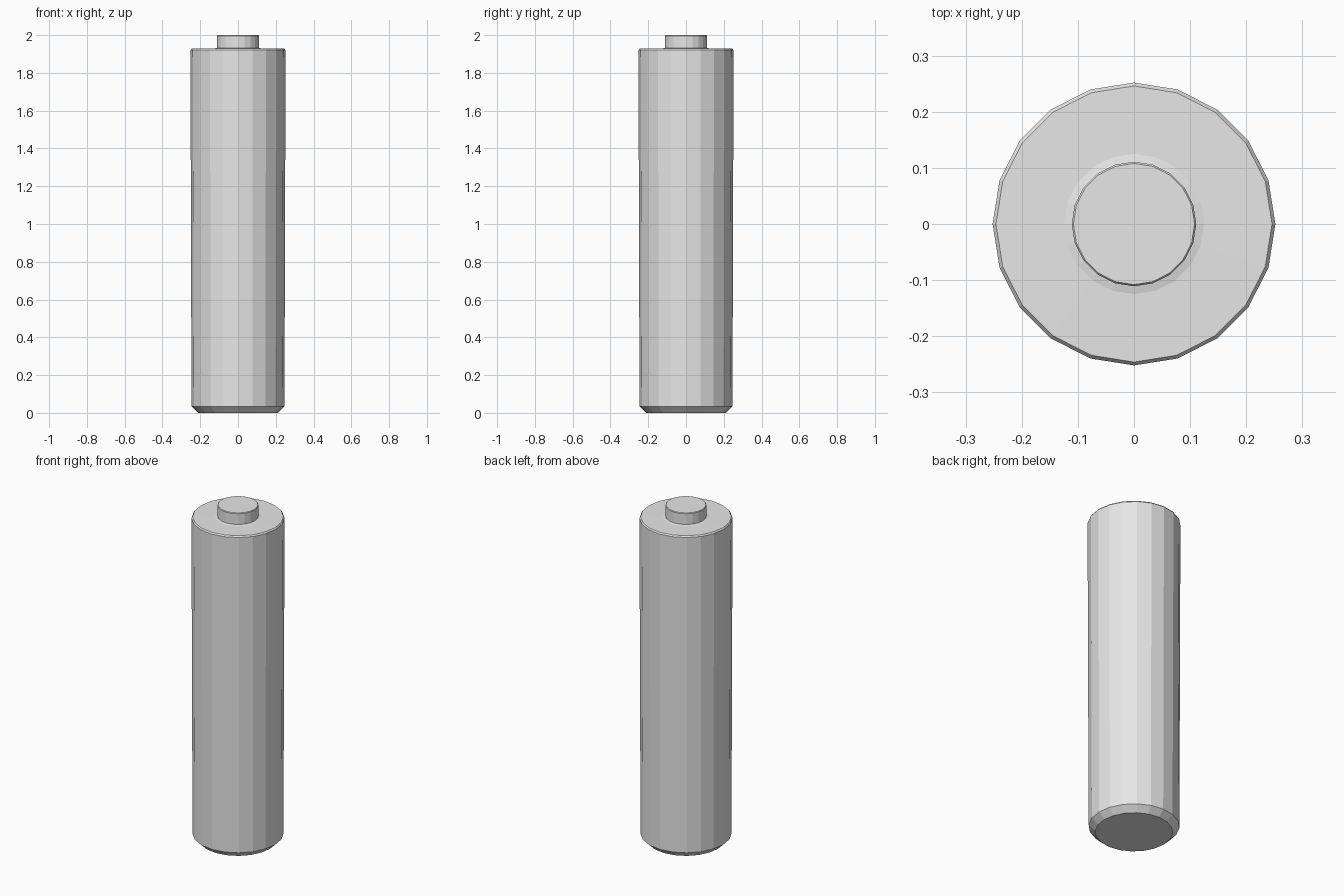
import bpy
import bmesh
import math

if "Cube" in bpy.data.objects:
    bpy.data.objects.remove(bpy.data.objects["Cube"])

SIDES = 20

metal = bpy.data.materials.new("light grey")
metal.diffuse_color = (0.8, 0.8, 0.8, 1)
metal.use_nodes = True
metal.node_tree.nodes["Principled BSDF"].inputs["Base Color"].default_value = metal.diffuse_color


def lathe(name, profile, cap_bottom=True):
    """Flat-faced solid of revolution from (radius, height) points, bottom to top."""
    bm = bmesh.new()
    rings = []
    for r, z in profile:
        rings.append([bm.verts.new((r * math.cos(2 * math.pi * i / SIDES),
                                    r * math.sin(2 * math.pi * i / SIDES), z))
                      for i in range(SIDES)])
    for low, high in zip(rings, rings[1:]):
        for i in range(SIDES):
            j = (i + 1) % SIDES
            bm.faces.new((low[i], low[j], high[j], high[i]))
    if cap_bottom:
        bm.faces.new(rings[0][::-1])
    bm.faces.new(rings[-1])
    mesh = bpy.data.meshes.new(name)
    bm.to_mesh(mesh)
    bm.free()
    mesh.materials.append(metal)
    obj = bpy.data.objects.new(name, mesh)
    bpy.context.collection.objects.link(obj)
    return obj


# Slightly tapered case with chamfered base, rounded top rim and raised terminal
lathe("battery_body", [
    (0.21, 0.0), (0.246, 0.035),       # base chamfer
    (0.252, 1.92), (0.246, 1.928),     # wall and top rim
    (0.125, 1.929), (0.111, 1.932),    # shoulder and terminal foot
    (0.111, 1.996), (0.108, 2.0),      # terminal wall and edge
])
